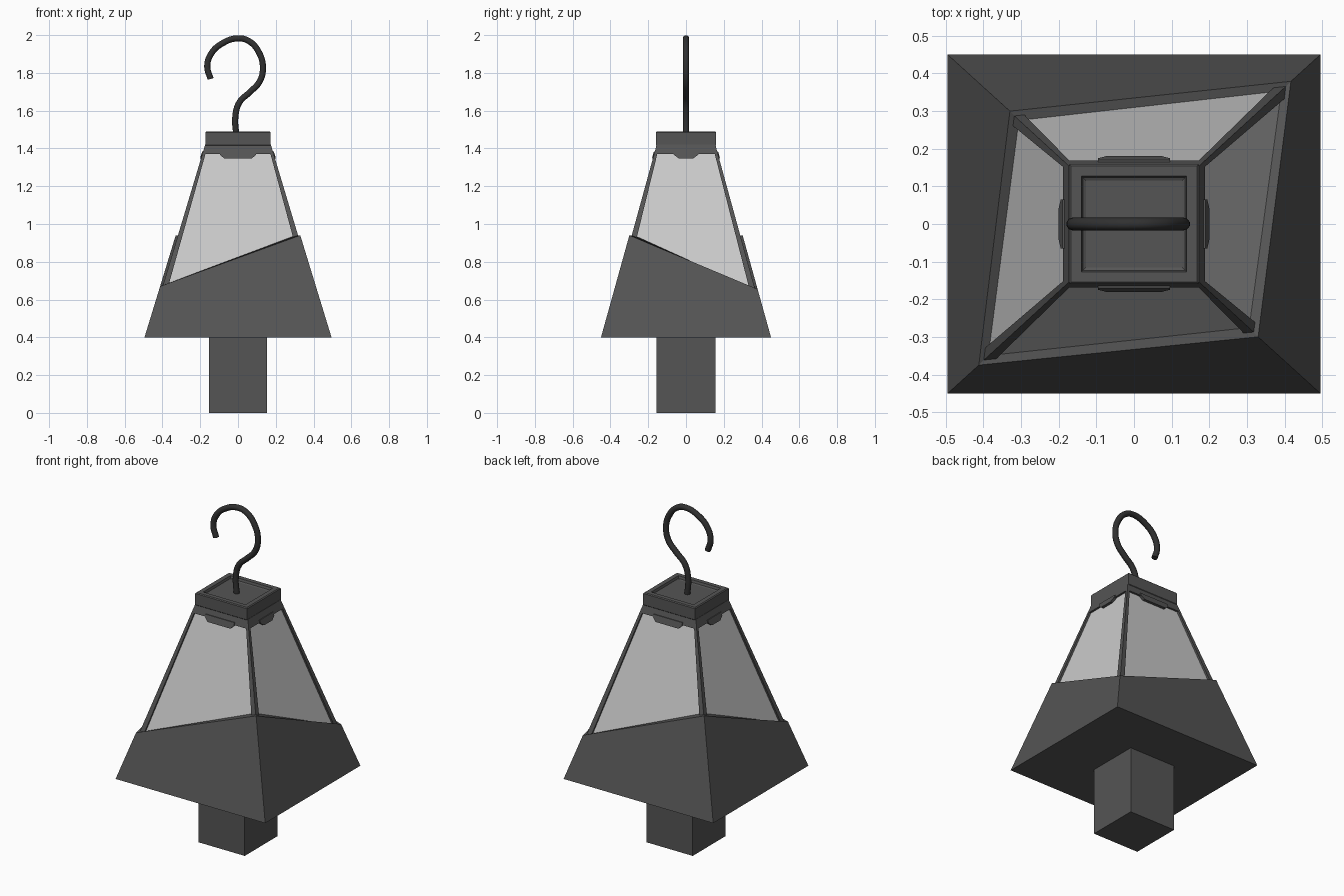
import bpy, bmesh
from mathutils import Vector

if "Cube" in bpy.data.objects:
    bpy.data.objects.remove(bpy.data.objects["Cube"])


def material(name, v):
    m = bpy.data.materials.new(name)
    m.diffuse_color = (v, v, v, 1)
    m.use_nodes = True
    m.node_tree.nodes["Principled BSDF"].inputs["Base Color"].default_value = m.diffuse_color
    return m


IRON = material("dark_iron", 0.09)
HOOK = material("hook_iron", 0.03)
GLASS = material("frosted_glass", 0.55)
SIGNS = [(-1, -1), (1, -1), (1, 1), (-1, 1)]
HEIGHTS = [0.67, 0.94, 0.655, 0.94]   # skirt rim height at each corner


def make(name, verts, faces, mat):
    me = bpy.data.meshes.new(name)
    me.from_pydata([tuple(v) for v in verts], [], faces)
    bm = bmesh.new()
    bm.from_mesh(me)
    bmesh.ops.recalc_face_normals(bm, faces=bm.faces)
    bm.to_mesh(me)
    bm.free()
    me.materials.append(mat)
    ob = bpy.data.objects.new(name, me)
    bpy.context.collection.objects.link(ob)
    return ob


def half(z, inset=0.0):
    """Half sizes of the tapering frame at height z."""
    return 0.177 + 0.3 * (1.41 - z) - inset, 0.158 + 0.275 * (1.41 - z) - inset


def corner(i, z, inset=0.0):
    hx, hy = half(z, inset)
    return Vector((SIGNS[i][0] * hx, SIGNS[i][1] * hy, z))


def loft(name, rings, mat, caps=True):
    n = len(rings[0])
    faces = [(r * n + i, r * n + (i + 1) % n, (r + 1) * n + (i + 1) % n, (r + 1) * n + i)
             for r in range(len(rings) - 1) for i in range(n)]
    if caps:
        last = (len(rings) - 1) * n
        faces += [tuple(range(n))[::-1], tuple(range(last, last + n))]
    return make(name, [v for r in rings for v in r], faces, mat)


def rect(hx, hy, z):
    return [Vector((sx * hx, sy * hy, z)) for sx, sy in SIGNS]


# square stem under the body
loft("stem", [rect(0.153, 0.155, 0), rect(0.153, 0.155, 0.4)], IRON)

# flared skirt with a slanting rim
outer = [Vector((SIGNS[i][0] * (0.495 - 0.306 * (z - 0.4)),
                 SIGNS[i][1] * (0.45 - 0.278 * (z - 0.4)), z)) for i, z in enumerate(HEIGHTS)]
inner = [corner(i, z, 0.012) for i, z in enumerate(HEIGHTS)]
skirt = loft("skirt", [rect(0.495, 0.45, 0.4), outer, inner], IRON, caps=False)
bm = bmesh.new()
bm.from_mesh(skirt.data)
bm.verts.ensure_lookup_table()
bm.faces.new([bm.verts[i] for i in (3, 2, 1, 0)])
bm.to_mesh(skirt.data)
bm.free()

# four glass panes and four tapering corner posts
for i, side in enumerate(("front", "right", "back", "left")):
    j = (i + 1) % 4
    make(side + "_pane", [inner[i], inner[j], corner(j, 1.40, 0.012), corner(i, 1.40, 0.012)],
         [(0, 1, 2, 3)], GLASS)
    sx, sy = SIGNS[i]
    rings = []
    for z, w in ((HEIGHTS[i] - 0.02, 0.03), (1.40, 0.016)):
        c = corner(i, z)
        rings.append([c, c - Vector((sx * w, 0, 0)), c - Vector((sx * w, sy * w, 0)),
                      c - Vector((0, sy * w, 0))])
    loft(f"corner_post_{i + 1}", rings, IRON)

# collar below the cap
loft("collar", [rect(*half(1.37, 0), 1.37), rect(*half(1.42, 0), 1.42)], IRON)


# hanging tab in the middle of each collar side
def tab(name, along_x, sign, wide, narrow):
    rings = []
    for off in (-0.012, 0.005):
        ring = []
        for u, z in ((-wide, 1.385), (-wide, 1.367), (-narrow, 1.348),
                     (narrow, 1.348), (wide, 1.367), (wide, 1.385)):
            hx, hy = half(z, -off)
            ring.append(Vector((u, sign * hy, z) if along_x else (sign * hx, u, z)))
        rings.append(ring)
    loft(name, rings, IRON)


for s, a, b in ((-1, "front", "left"), (1, "back", "right")):
    tab(a + "_tab", True, s, 0.095, 0.075)
    tab(b + "_tab", False, s, 0.065, 0.04)

# cap with a recessed top
loft("cap", [rect(0.168, 0.155, 1.413), rect(0.172, 0.159, 1.418), rect(0.172, 0.159, 1.485),
             rect(0.167, 0.154, 1.49), rect(0.140, 0.128, 1.49), rect(0.136, 0.124, 1.476),
             rect(0.128, 0.116, 1.472)], IRON)

# bent wire hook
cu = bpy.data.curves.new("hook", "CURVE")
cu.dimensions = "3D"
cu.bevel_depth = 0.017
cu.bevel_resolution = 3
cu.resolution_u = 5
cu.use_fill_caps = True
path = [(-0.008, 1.46), (-0.014, 1.57), (0.008, 1.645), (0.065, 1.7), (0.115, 1.755),
        (0.132, 1.83), (0.11, 1.91), (0.06, 1.967), (0, 1.983), (-0.085, 1.955),
        (-0.14, 1.905), (-0.163, 1.835), (-0.145, 1.768)]
sp = cu.splines.new("BEZIER")
sp.bezier_points.add(len(path) - 1)
for p, (x, z) in zip(sp.bezier_points, path):
    p.co = (x, 0.0, z)
    p.handle_left_type = p.handle_right_type = "AUTO"
cu.materials.append(HOOK)
hook = bpy.data.objects.new("hook", cu)
bpy.context.collection.objects.link(hook)
